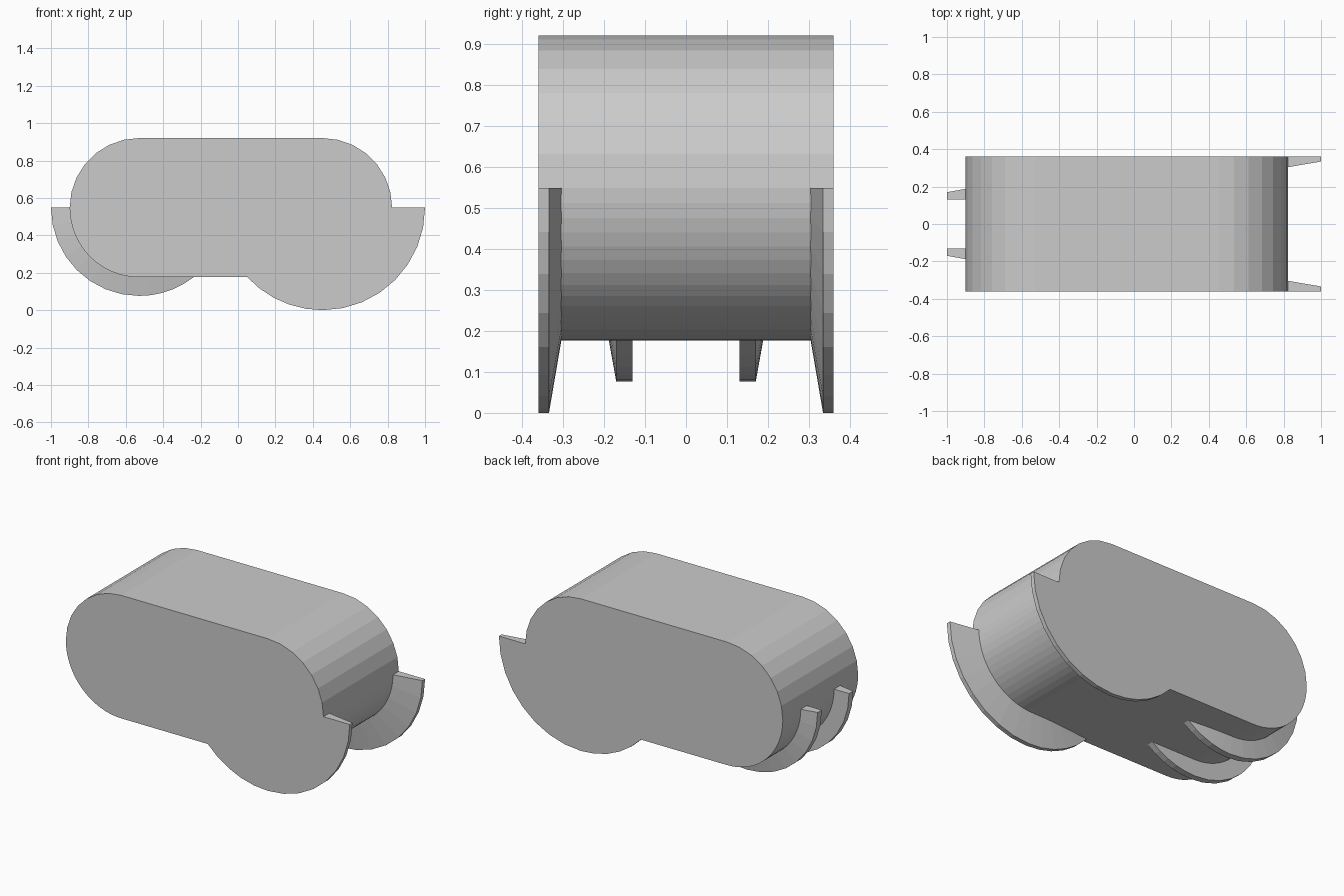
import bpy, bmesh
from math import sin, cos, acos, pi

if "Cube" in bpy.data.objects:
    bpy.data.objects.remove(bpy.data.objects["Cube"])

CZ, R = 0.548, 0.372          # height of end centres, body end radius
XL, XR = -0.528, 0.452        # centres of the rounded ends
HALF = 0.36                   # half depth of the body


def finish(name, bm):
    bmesh.ops.remove_doubles(bm, verts=bm.verts, dist=1e-5)
    bmesh.ops.recalc_face_normals(bm, faces=bm.faces)
    me = bpy.data.meshes.new(name)
    bm.to_mesh(me)
    bm.free()
    ob = bpy.data.objects.new(name, me)
    bpy.context.collection.objects.link(ob)
    return ob


def arc(cx, a0, a1, n):
    return [(cx + R * cos(a0 + (a1 - a0) * i / n),
             CZ + R * sin(a0 + (a1 - a0) * i / n)) for i in range(n + 1)]


def body():
    # rounded slot profile, finer on the lower quarters
    pts = (arc(XR, -pi / 2, 0, 16) + arc(XR, 0, pi / 2, 7)[1:]
           + arc(XL, pi / 2, pi, 7) + arc(XL, pi, 1.5 * pi, 16)[1:])
    bm = bmesh.new()
    face = bm.faces.new([bm.verts.new((x, -HALF, z)) for x, z in pts])
    ext = bmesh.ops.extrude_face_region(bm, geom=[face], use_keep_orig=True)
    for v in ext["geom"]:
        if isinstance(v, bmesh.types.BMVert):
            v.co.y = HALF
    finish("body", bm)


def flange(name, cx, out, rim, flat_y, taper, rim_t, base_t):
    """Tapered crescent rib: out = x direction, taper = y direction of thickness."""
    extra = acos(R / rim)     # runs past the bottom until it meets the flat underside
    angles = [pi / 2 * i / 8 for i in range(9)]
    angles += [pi / 2 + extra * i / 5 for i in range(1, 6)]
    bm = bmesh.new()
    rings = []
    for t in angles:
        base = R if t <= pi / 2 else R / cos(t - pi / 2)
        k = (base - R) / (rim - R)
        thick = base_t + (rim_t - base_t) * k
        ring = [(base, 0), (rim, 0), (rim, rim_t), (base, thick)]
        rings.append([bm.verts.new((cx + out * rho * cos(t), flat_y + taper * y,
                                    CZ - rho * sin(t))) for rho, y in ring])
    for a, b in zip(rings, rings[1:]):
        for i in range(4):
            j = (i + 1) % 4
            bm.faces.new((a[i], a[j], b[j], b[i]))
    bm.faces.new(rings[0])
    finish(name, bm)


body()
for side, label in ((-1, "front"), (1, "back")):
    # large outer flanges on the right end, flush with the body faces
    flange(label + "_outer_flange", XR, 1, 0.548, side * HALF, -side, 0.026, 0.056)
    # small inner flanges on the left end
    flange(label + "_inner_flange", XL, -1, 0.472, side * 0.13, side, 0.04, 0.058)
